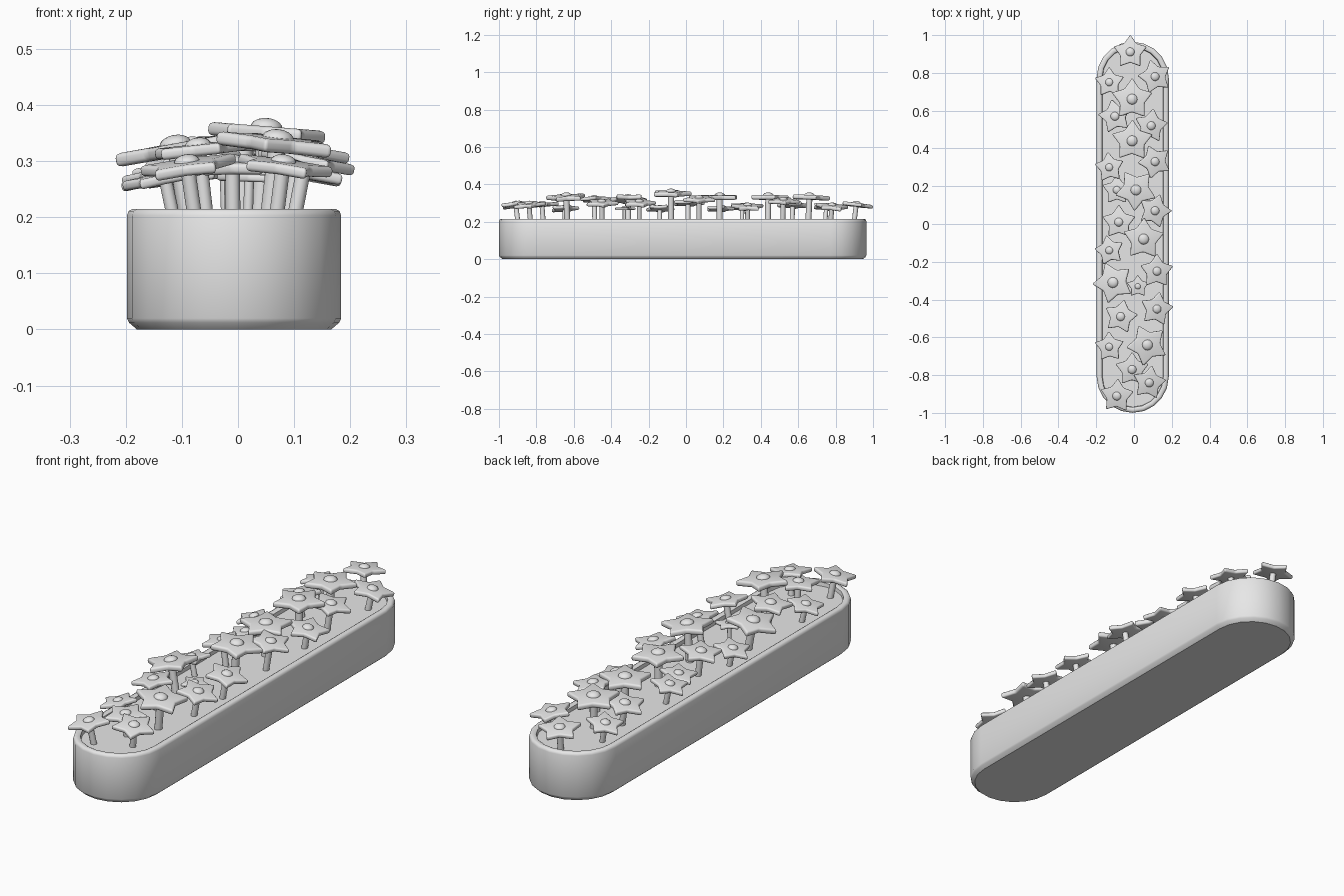
import bpy
import bmesh
import math
from mathutils import Matrix, Vector

cube = bpy.data.objects.get("Cube")
if cube:
    bpy.data.objects.remove(cube, do_unlink=True)

# One plain grey for everything
grey = bpy.data.materials.new("plain_grey")
grey.use_nodes = True
tone = (0.8, 0.8, 0.8, 1)
grey.diffuse_color = tone
for node in grey.node_tree.nodes:
    if node.type == "BSDF_PRINCIPLED":
        node.inputs["Base Color"].default_value = tone


def finish(bm, name):
    """Turn a bmesh into a grey mesh datablock."""
    bmesh.ops.recalc_face_normals(bm, faces=bm.faces)
    mesh = bpy.data.meshes.new(name)
    bm.to_mesh(mesh)
    bm.free()
    mesh.materials.append(grey)
    return mesh


def place(name, mesh, matrix):
    obj = bpy.data.objects.new(name, mesh)
    obj.matrix_world = matrix
    bpy.context.collection.objects.link(obj)
    return obj


def smooth(obj, degrees):
    bpy.ops.object.select_all(action="DESELECT")
    obj.select_set(True)
    bpy.context.view_layer.objects.active = obj
    bpy.ops.object.shade_smooth_by_angle(angle=math.radians(degrees))


# Planter: a round-ended trough made by stacking inset outlines
RADIUS, STRAIGHT, STEPS = 0.191, 0.791, 10
SOIL = 0.195


def outline(inset, z):
    """Round-ended outline, long along y."""
    points = []
    for end in (1, -1):
        for i in range(STEPS + 1):
            a = math.pi * i / STEPS
            r = RADIUS - inset
            points.append(Vector((end * r * math.cos(a),
                                  end * (STRAIGHT + r * math.sin(a)), z)))
    return points


profile = [(0.018, 0), (0.004, 0.012), (0, 0.02), (0, 0.203), (0.003, 0.211),
           (0.01, 0.215), (0.022, 0.215), (0.029, 0.211), (0.031, SOIL)]
bm = bmesh.new()
rings = [[bm.verts.new(p) for p in outline(*level)] for level in profile]
for low, high in zip(rings, rings[1:]):
    for i in range(len(low)):
        j = (i + 1) % len(low)
        bm.faces.new((low[i], low[j], high[j], high[i]))
bm.faces.new(rings[0])
bm.faces.new(rings[-1])
planter = place("planter", finish(bm, "planter"),
                Matrix.Translation((-0.007, -0.0175, 0)))
smooth(planter, 40)

# Star-shaped blossom of unit radius, with its edges softened
bm = bmesh.new()
star = []
for i in range(10):
    r = 0.62 if i % 2 else 1.03
    a = math.pi * i / 5
    star.append(bm.verts.new((r * math.cos(a), r * math.sin(a), -0.11)))
base = bm.faces.new(star)
top = bmesh.ops.extrude_face_region(bm, geom=[base])["geom"]
bmesh.ops.translate(bm, vec=(0, 0, 0.22),
                    verts=[v for v in top if isinstance(v, bmesh.types.BMVert)])
bmesh.ops.recalc_face_normals(bm, faces=bm.faces)
bmesh.ops.bevel(bm, geom=bm.edges[:], offset=0.075, segments=3, profile=0.5,
                affect="EDGES", clamp_overlap=True)
star_mesh = finish(bm, "blossom")

# Flattened bead in the middle of the blossom
bm = bmesh.new()
bmesh.ops.create_uvsphere(bm, u_segments=16, v_segments=10, radius=0.26)
bmesh.ops.scale(bm, vec=(1, 1, 0.6), verts=bm.verts)
bmesh.ops.translate(bm, vec=(0, 0, 0.09), verts=bm.verts)
bead_mesh = finish(bm, "blossom_bead")

# Stem hanging one unit below the blossom
bm = bmesh.new()
bmesh.ops.create_cone(bm, cap_ends=True, segments=12, radius1=0.145,
                      radius2=0.145, depth=1)
bmesh.ops.translate(bm, vec=(0, 0, -0.5), verts=bm.verts)
stem_mesh = finish(bm, "stem")

# Each flower in hundredths: x, y, height, radius; then turn in degrees
flowers = [
    (-2, 91, 29, 9, 18), (-13, 75, 28, 8, 20), (11, 78, 28, 9, 33),
    (-1, 66, 33, 11, 18), (-10, 57, 29, 9, 30), (9, 52, 31, 9, 10),
    (-1, 44, 33, 11, 17), (-13, 30, 28, 8, 24), (11, 33, 28, 9, 40),
    (-9, 18, 27, 8, 18), (1, 18, 33, 11, 50), (11, 7, 32, 9, 0),
    (-8, 1, 30, 9, 18), (5, -8, 35, 11, 16), (-13, -14, 27, 8, 30),
    (12, -25, 30, 9, 17), (-11, -31, 32, 11, 40), (2, -33, 27, 6, 18),
    (-7, -49, 32, 9, 6), (12, -45, 30, 9, 8), (-13, -65, 27, 8, 20),
    (7, -64, 33, 11, 43), (-1, -77, 29, 9, 18), (8, -84, 29, 9, 9),
    (-9, -91, 29, 9, 14),
]
for number, (x, y, z, size, turn) in enumerate(flowers, 1):
    x, y, z, size = (v / 100 for v in (x, y, z, size))
    # Blossoms lean outwards from the trough
    lean = Matrix.Rotation(1.6 * x, 4, "Y") @ Matrix.Rotation(-0.16 * y ** 3, 4, "X")
    pose = Matrix.Translation((x, y, z)) @ lean
    head = (pose @ Matrix.Rotation(math.radians(turn), 4, "Z")
            @ Matrix.Scale(size, 4))
    length = z - SOIL + 0.01
    stalk = pose @ Matrix.Diagonal((size, size, length, 1))
    parts = [place(f"blossom_{number}", star_mesh, head),
             place(f"blossom_bead_{number}", bead_mesh, head),
             place(f"stem_{number}", stem_mesh, stalk)]
    if number == 1:
        # Meshes are shared, so shading the first flower shades them all
        for part in parts:
            smooth(part, 40)
